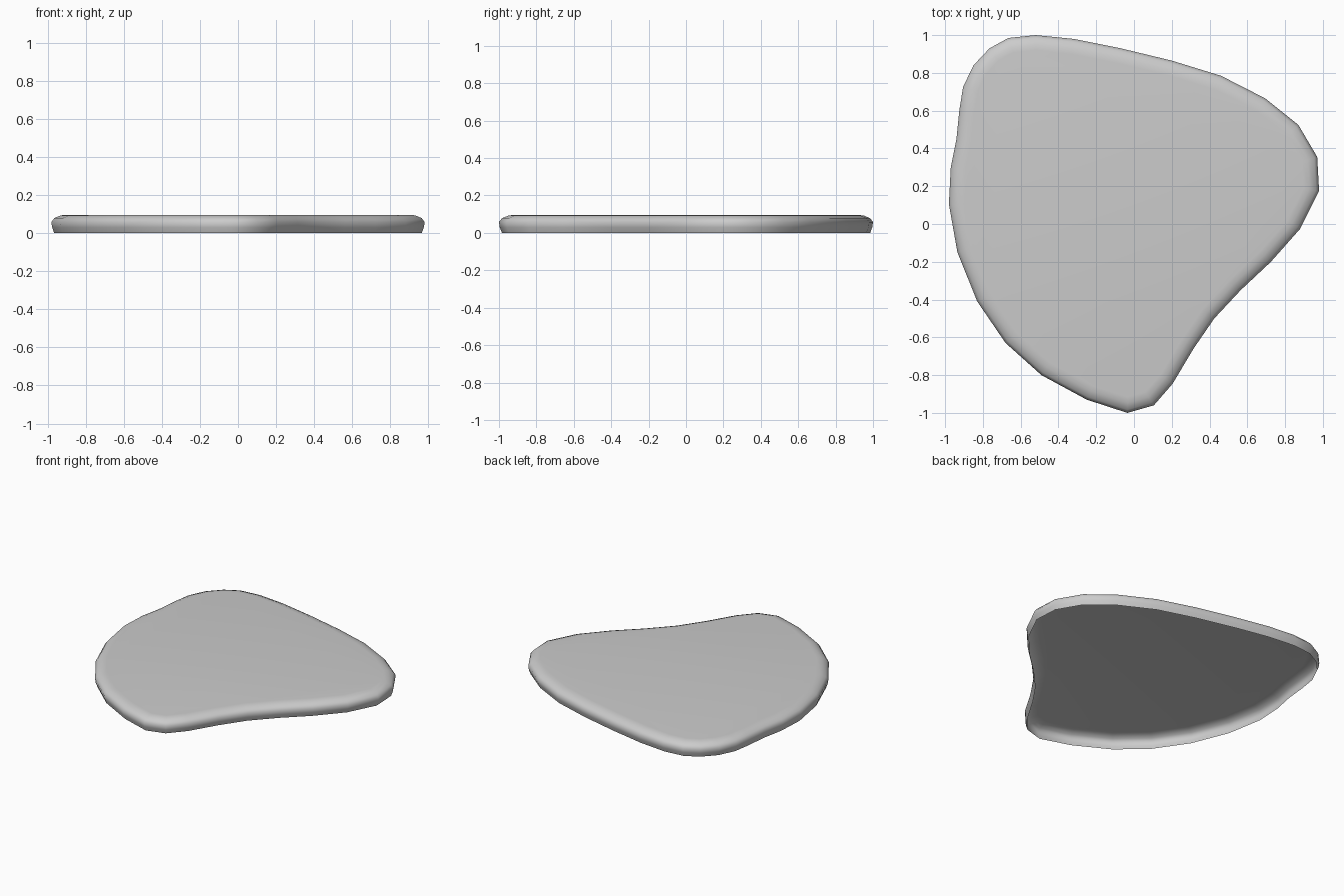
import bpy, bmesh
from mathutils import Vector

if "Cube" in bpy.data.objects:
    bpy.data.objects.remove(bpy.data.objects["Cube"])

# Outline of the slab seen from above, clockwise
OUTLINE = [(-.52, 1), (-.32, .98), (-.07, .93), (.20, .865), (.46, .785), (.695, .665),
           (.87, .525), (.97, .355), (.98, .175), (.88, -.025), (.725, -.20), (.565, -.35),
           (.425, -.50), (.315, -.66), (.205, -.845), (.105, -.96), (-.035, -1), (-.25, -.93),
           (-.49, -.80), (-.68, -.63), (-.83, -.41), (-.935, -.15), (-.98, .105), (-.97, .30),
           (-.94, .45), (-.925, .60), (-.905, .725), (-.85, .84), (-.765, .93), (-.665, .985)]

# Edge profile from the open bottom rim to the flat top: (inset, height)
PROFILE = [(.015, 0), (.004, .03), (0, .058), (.016, .079), (.05, .093), (.08, .096)]


def inset(points, d):
    """Move every outline point inwards by d along its mitred normal."""
    result = []
    for i, p in enumerate(points):
        a = (p - points[i - 1]).normalized()
        b = (points[(i + 1) % len(points)] - p).normalized()
        na, nb = Vector((a.y, -a.x)), Vector((b.y, -b.x))
        m = (na + nb).normalized()
        result.append(p + m * d / m.dot(na))
    return result


# Rounded slab shell, hollow underneath
outline = [Vector(p) for p in OUTLINE]
bm = bmesh.new()
rings = [[bm.verts.new((p.x, p.y, z)) for p in inset(outline, d)] for d, z in PROFILE]
n = len(outline)
for low, high in zip(rings, rings[1:]):
    for i in range(n):
        j = (i + 1) % n
        bm.faces.new((low[j], low[i], high[i], high[j]))
bm.faces.new(rings[-1][::-1])

mesh = bpy.data.meshes.new("stone_slab")
bm.to_mesh(mesh)
bm.free()
slab = bpy.data.objects.new("stone_slab", mesh)
bpy.context.collection.objects.link(slab)
bpy.context.view_layer.objects.active = slab
slab.select_set(True)
bpy.ops.object.shade_smooth_by_angle(angle=0.8)
